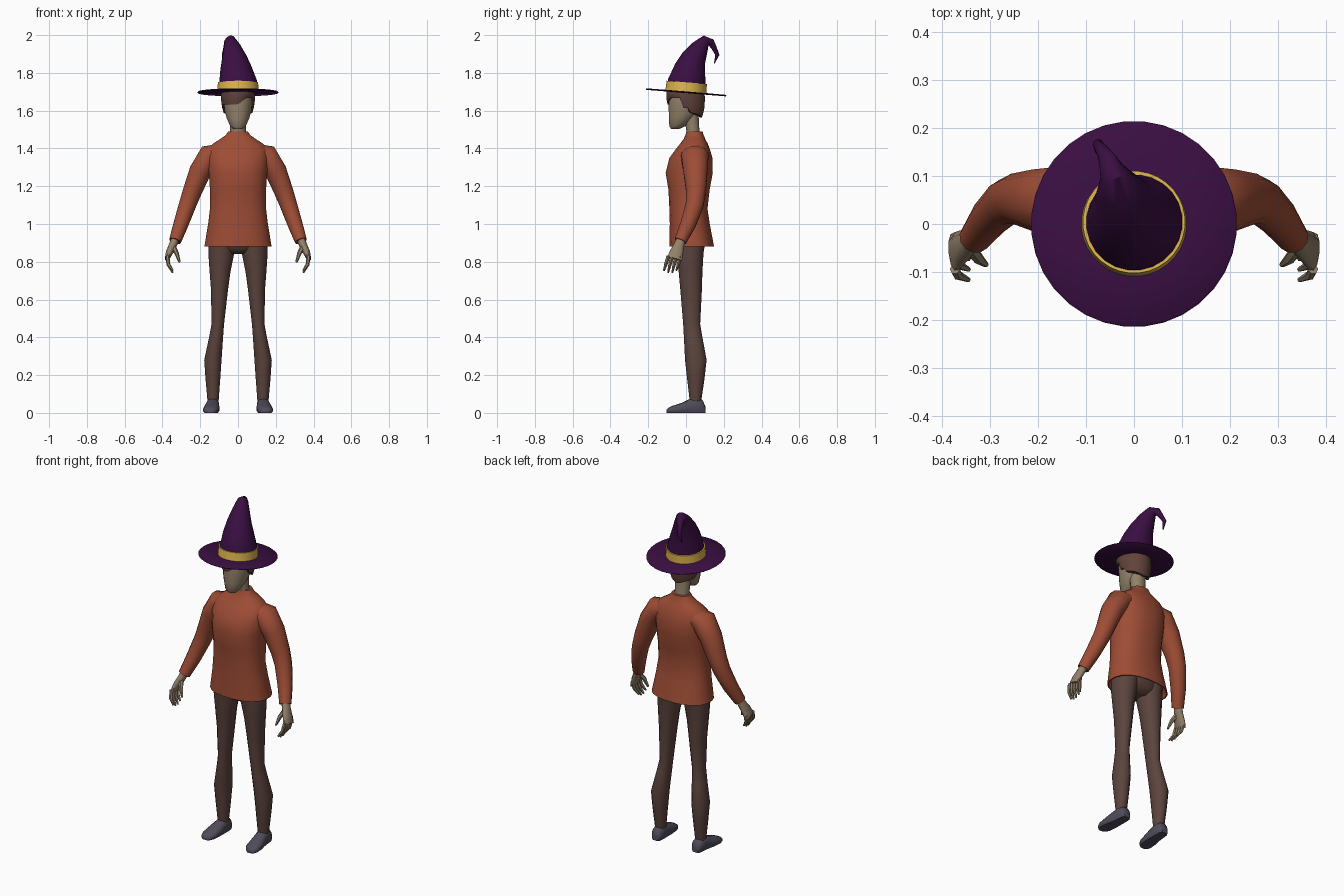
import bpy, bmesh, math
from mathutils import Vector


def material(name, rgb):
    m = bpy.data.materials.new(name)
    m.diffuse_color = (*rgb, 1)
    return m


PURPLE = material("hat purple", (.042, .0045, .054))
GOLD = material("band gold", (.73, .46, .075))
SKIN = material("skin", (.29, .22, .145))
HAIR = material("hair brown", (.120, .056, .044))
RUST = material("shirt rust", (.342, .074, .036))
BROWN = material("trouser brown", (.105, .057, .047))
GREY = material("shoe grey", (.080, .072, .102))


def loft(name, rings, mat, mirror=False, angle=50):
    """Skin closed rings of points, cap both ends, shade smooth."""
    bm = bmesh.new()
    loops = [[bm.verts.new(p) for p in ring] for ring in rings]
    n = len(loops[0])
    for a, b in zip(loops, loops[1:]):
        for i in range(n):
            j = (i + 1) % n
            bm.faces.new((a[i], a[j], b[j], b[i]))
    bm.faces.new(loops[0])
    bm.faces.new(loops[-1])
    bmesh.ops.recalc_face_normals(bm, faces=bm.faces[:])
    me = bpy.data.meshes.new(name)
    bm.to_mesh(me)
    bm.free()
    for p in me.polygons:
        p.use_smooth = True
    me.set_sharp_from_angle(angle=math.radians(angle))
    me.materials.append(mat)
    ob = bpy.data.objects.new(name, me)
    bpy.context.collection.objects.link(ob)
    if mirror:
        ob.modifiers.new("mirror", 'MIRROR').use_mirror_merge = False
    return ob


def oval(n, power=2.0):
    """Unit superellipse points."""
    out = []
    for i in range(n):
        a = 2 * math.pi * (i + .5) / n
        c, s = math.cos(a), math.sin(a)
        out.append((math.copysign(abs(c) ** (2 / power), c),
                    math.copysign(abs(s) ** (2 / power), s)))
    return out


def stack(name, rows, mat, n=16, power=2.0, **kw):
    """Horizontal rings: z, centre x, centre y, radius x, radius y."""
    pts = oval(n, power)
    return loft(name, [[(cx + rx * c, cy + ry * s, z) for c, s in pts]
                       for z, cx, cy, rx, ry in rows], mat, **kw)


def tube(name, path, mat, ref, n=12, **kw):
    """Rings square to a path: x, y, z, radius along ref, radius across."""
    centres = [Vector(p[:3]) for p in path]
    rings = []
    for i, c in enumerate(centres):
        t = centres[min(i + 1, len(path) - 1)] - centres[max(i - 1, 0)]
        t.normalize()
        u = (Vector(ref) - Vector(ref).dot(t) * t).normalized()
        v = t.cross(u)
        ru, rv = path[i][3], path[i][-1]
        rings.append([c + u * (ru * a) + v * (rv * b) for a, b in oval(n)])
    return loft(name, rings, mat, **kw)


# Shirt body with a turned-in hem
stack("shirt_body", [
    (.93, 0, .025, .155, .098), (.88, 0, .03, .174, .114), (.88, 0, .03, .18, .12),
    (1.0, 0, .02, .160, .107), (1.08, 0, .013, .150, .102), (1.18, 0, .016, .150, .110),
    (1.27, 0, .017, .156, .126), (1.35, 0, .026, .163, .115), (1.395, 0, .036, .160, .092),
    (1.425, 0, .042, .135, .074), (1.45, 0, .045, .095, .058), (1.472, 0, .045, .064, .048),
    (1.49, 0, .045, .053, .043)], RUST, n=20, power=2.3)

# Sleeves
tube("sleeve", [
    (.07, .045, 1.385, .06, .045), (.15, .047, 1.36, .075, .066),
    (.200, .050, 1.28, .066, .060), (.243, .053, 1.17, .054, .052),
    (.268, .045, 1.10, .049, .047), (.302, .012, 1.00, .042, .041),
    (.333, -.030, .91, .033, .033)], RUST, (0, 1, 0), mirror=True)

# Hands: palm, thumb and four fingers
tube("palm", [
    (.328, -.022, .93, .024, .023), (.344, -.036, .89, .028, .021),
    (.363, -.050, .85, .037, .019), (.376, -.060, .815, .042, .012)],
    SKIN, (0, 1, 0), n=10, mirror=True)
for k in range(4):
    y = -.094 + .022 * k
    z = .742 + (.012 if k in (0, 3) else 0)
    tube(f"finger_{k + 1}", [
        (.374, y, .83, .011), (.368, y - .013, .785, .010), (.345, y - .023, z, .005)],
        SKIN, (0, 1, 0), n=6, mirror=True)
tube("thumb", [(.345, -.045, .885, .015), (.325, -.072, .845, .012), (.309, -.085, .798, .006)],
     SKIN, (0, 1, 0), n=6, mirror=True)

# Trousers: hips and legs
stack("trouser_hips", [
    (1.0, 0, .02, .135, .085), (.92, 0, .022, .156, .090), (.87, 0, .022, .140, .072),
    (.84, 0, .022, .075, .045)], BROWN)
stack("trouser_leg", [
    (.95, .080, .025, .074, .085), (.85, .088, .021, .071, .072), (.75, .095, .024, .057, .063),
    (.65, .098, .027, .046, .057), (.47, .107, .030, .034, .045), (.40, .116, .038, .038, .049),
    (.28, .133, .052, .047, .057), (.18, .133, .052, .040, .046), (.06, .132, .050, .030, .030)],
    BROWN, n=14, mirror=True)

# Shoes: flat-soled rings from heel to toe (y, centre x, half width, height)
shoe = [(.102, .132, .020, .035), (.088, .132, .031, .068), (.050, .133, .034, .082),
        (.020, .135, .036, .074), (-.025, .140, .042, .052), (-.070, .144, .041, .038),
        (-.092, .146, .031, .028), (-.102, .147, .018, .018)]
loft("shoe", [[(cx + w * c, y, max(0, h * (.4 + .6 * s))) for c, s in oval(14, 2.4)]
              for y, cx, w, h in shoe], GREY, mirror=True)

# Neck and head
stack("neck", [(1.43, 0, .045, .046, .040), (1.50, 0, .036, .043, .036),
               (1.58, 0, .026, .046, .042)], SKIN, n=12)
stack("head", [
    (1.502, 0, -.058, .024, .020), (1.518, 0, -.046, .042, .043), (1.56, 0, -.022, .061, .070),
    (1.60, 0, -.009, .072, .084), (1.65, 0, -.004, .077, .089), (1.70, 0, 0, .075, .086)],
    SKIN, n=16)


# Hair: a cap with a swept fringe and a low back
def hairline(c, s):
    if s > .15:
        return 1.56 + .03 * abs(c)
    if s > -.3:
        return 1.615
    return 1.632 if c < .1 else 1.632 + .035 * min(1, c * 2)


hair_rings = []
for t, out in ((0, .99), (.35, 1.02), (.7, 1.0), (1, .95), (1, .82)):
    ring = []
    for c, s in oval(28):
        z = 1.71 + (hairline(c, s) - 1.71) * t
        taper = out * (1 - max(0, 1.62 - z) * 1.6)
        ring.append((.089 * taper * c, -.002 + .101 * taper * s, z))
    hair_rings.append(ring)
loft("hair", hair_rings, HAIR)

# Hat: tilted brim, bent crown, band
TILT = -.082
loft("hat_brim", [[(r * c, r * s, 1.697 + dz + TILT * r * s) for c, s in oval(32)]
                  for r, dz in ((.09, -.004), (.211, -.004), (.215, 0), (.211, .004), (.09, .005))],
     PURPLE)
tube("hat_crown", [
    (0, 0, 1.697, .105), (0, .004, 1.75, .101), (-.012, .022, 1.825, .083),
    (-.020, .042, 1.88, .066), (-.031, .075, 1.935, .046), (-.042, .105, 1.970, .030),
    (-.054, .132, 1.962, .020), (-.064, .150, 1.930, .014), (-.075, .166, 1.895, .011),
    (-.079, .150, 1.850, .002)], PURPLE, (1, 0, 0), n=24)
tube("hat_band", [(0, 0, 1.700, .110), (0, .004, 1.750, .107)], GOLD, (1, 0, 0), n=32)
